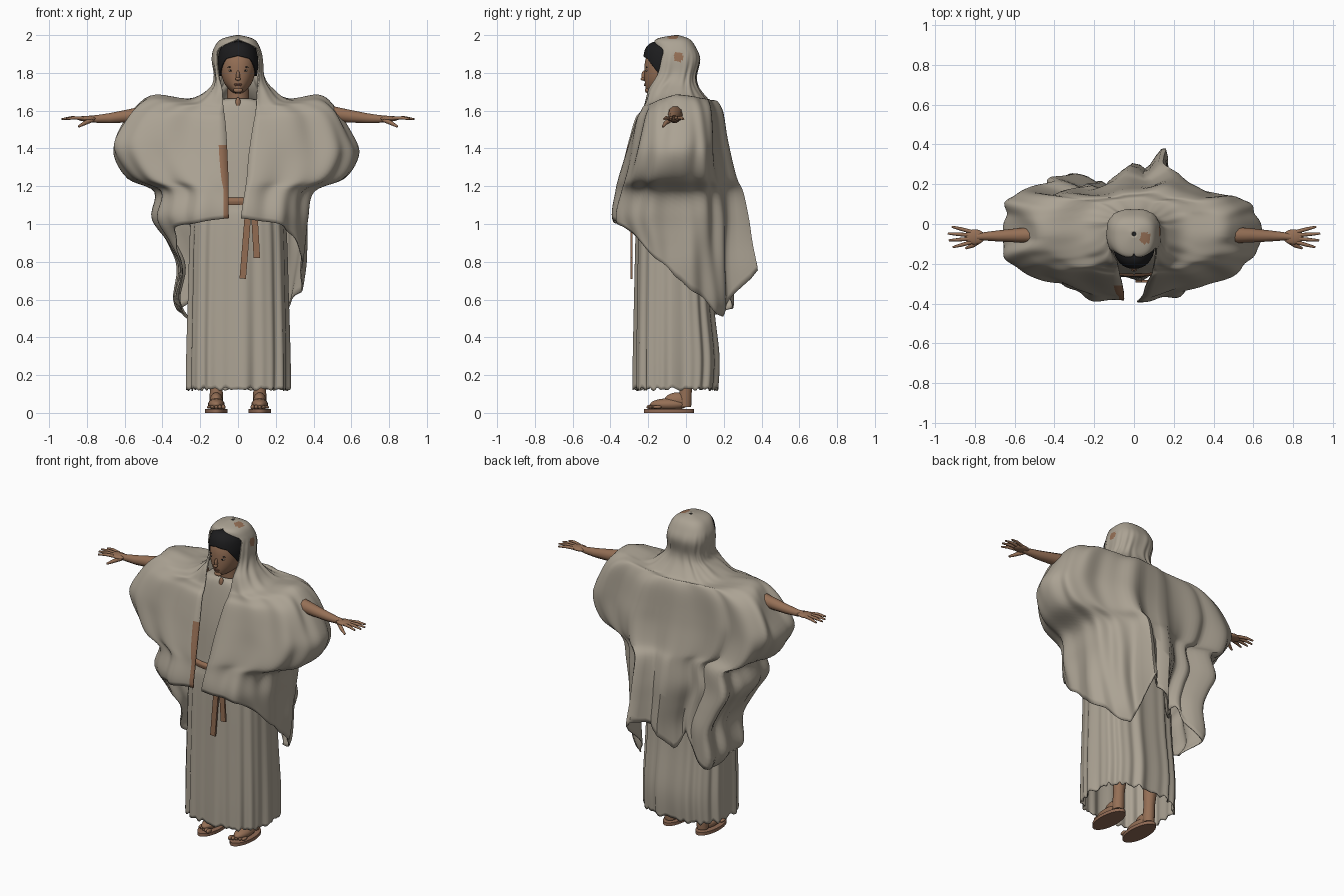
import bpy, bmesh, math
from math import sin, cos, pi, exp
from mathutils import Vector

cube = bpy.data.objects.get("Cube")
if cube:
    bpy.data.objects.remove(cube, do_unlink=True)


def material(name, rgb):
    m = bpy.data.materials.new(name)
    m.use_nodes = True
    m.diffuse_color = (*rgb, 1)
    bsdf = next(n for n in m.node_tree.nodes if n.type == 'BSDF_PRINCIPLED')
    bsdf.inputs["Base Color"].default_value = (*rgb, 1)
    bsdf.inputs["Roughness"].default_value = 0.9
    return m


cloth = material("undyed cloth", (0.41, 0.365, 0.295))
skin = material("skin", (0.3, 0.16, 0.092))
belt_brown = material("belt brown", (0.29, 0.15, 0.085))
leather = material("sandal leather", (0.28, 0.145, 0.09))
black = material("black hair", (0.012, 0.012, 0.013))
white = material("eye white", (0.42, 0.36, 0.31))
lip = material("lip", (0.23, 0.1, 0.065))


def smooth(ob, angle=50):
    bpy.ops.object.select_all(action='DESELECT')
    ob.select_set(True)
    bpy.context.view_layer.objects.active = ob
    bpy.ops.object.shade_smooth_by_angle(angle=math.radians(angle))
    return ob


def spline(rows, s):
    """Smooth value between the rows of a profile table."""
    last = len(rows) - 1
    s = max(0, min(s, last))
    i = min(int(s), last - 1)
    t = s - i
    quad = zip(rows[max(i - 1, 0)], rows[i], rows[i + 1], rows[min(i + 2, last)])
    return [b + t * ((c - a) / 2 + t * (a - 2.5 * b + 2 * c - d / 2
            + t * (1.5 * (b - c) + (d - a) / 2))) for a, b, c, d in quad]


def table(points, u):
    """Straight-line lookup in (u, value) pairs."""
    for (u0, a), (u1, b) in zip(points, points[1:]):
        if u <= u1:
            return a + (b - a) * (u - u0) / (u1 - u0)
    return points[-1][1]


def power(v, p):
    return math.copysign(abs(v) ** p, v)


def loft(name, rows, mats, yc=-0.05, p=0.75, n=96, m=40, hem=None, fold=None, sag=None, box=None, rule=None, thick=0.0):
    """Rings of (z, left width, right width, front y, back y, left gap, right gap), from front round the back."""
    bm = bmesh.new()
    grid = []
    for j in range(n + 1):
        u = j / n
        end = hem(u) if hem else len(rows) - 1
        column = []
        for i in range(m + 1):
            s = end * i / m
            z, wl, wr, yf, yb, gl, gr = spline(rows, s)
            wl, wr = max(wl, 0.002), max(wr, 0.002)
            start, stop = (math.asin(min(1, (max(g, 0) / w) ** (1 / p))) for g, w in ((gl, wl), (gr, wr)))
            a = start + u * (2 * pi - start - stop)
            out = fold(u, s) if fold else 0
            front = cos(a) > 0
            depth = yc - yf if front else yb - yc
            x = (wl if a < pi else wr) * power(sin(a), p) + out * sin(a)
            y = yc - depth * power(cos(a), box(s) if box and not front else p) - out * cos(a)
            column.append(bm.verts.new((x, y, z - (sag(a, s) if sag else 0))))
        grid.append(column)
    for j in range(n):
        for i in range(m):
            f = bm.faces.new((grid[j][i], grid[j][i + 1], grid[j + 1][i + 1], grid[j + 1][i]))
            if rule:
                f.material_index = rule((j + 0.5) / n, f.calc_center_median())
    bmesh.ops.remove_doubles(bm, verts=bm.verts, dist=0.0002)
    bmesh.ops.recalc_face_normals(bm, faces=bm.faces)
    me = bpy.data.meshes.new(name)
    bm.to_mesh(me)
    bm.free()
    for mat in mats:
        me.materials.append(mat)
    ob = bpy.data.objects.new(name, me)
    bpy.context.collection.objects.link(ob)
    if thick:
        mod = ob.modifiers.new("thickness", 'SOLIDIFY')
        mod.thickness = thick
    return smooth(ob)


def even(rows):
    """Rows of (z, width, front y, back y) made symmetrical and closed."""
    return [(z, w, w, yf, yb, 0, 0) for z, w, yf, yb in rows]


def ball(name, loc, scale, mat):
    bpy.ops.mesh.primitive_uv_sphere_add(segments=20, ring_count=12, location=loc)
    ob = bpy.context.object
    ob.name, ob.scale = name, scale
    ob.data.materials.append(mat)
    return smooth(ob)


def tube(name, points, mat):
    """Round limb through (x, y, z, radius) points."""
    cu = bpy.data.curves.new(name, 'CURVE')
    cu.dimensions, cu.bevel_depth, cu.bevel_resolution, cu.use_fill_caps = '3D', 1, 3, True
    sp = cu.splines.new('POLY')
    sp.points.add(len(points) - 1)
    for pt, (x, y, z, r) in zip(sp.points, points):
        pt.co, pt.radius = (x, y, z, 1), r
    cu.materials.append(mat)
    ob = bpy.data.objects.new(name, cu)
    bpy.context.collection.objects.link(ob)
    bpy.ops.object.select_all(action='DESELECT')
    ob.select_set(True)
    bpy.context.view_layer.objects.active = ob
    bpy.ops.object.convert(target='MESH')
    return smooth(bpy.context.object)


# Hooded mantle draped over both arms, open at the front
mantle_rows = [
    (2.0, .01, .01, -.06, -.04, 0, 0), (1.978, .085, .09, -.16, .02, .005, .005),
    (1.93, .118, .128, -.165, .055, .1, .1), (1.87, .132, .138, -.17, .075, .112, .112),
    (1.78, .14, .125, -.195, .055, .112, .105), (1.72, .18, .15, -.215, .07, .107, .088),
    (1.665, .27, .26, -.225, .12, .1, .08), (1.685, .44, .46, -.235, .145, .095, .075),
    (1.62, .54, .58, -.255, .16, .09, .07), (1.47, .61, .66, -.285, .17, .07, .06),
    (1.36, .63, .65, -.31, .18, .055, .055), (1.24, .56, .57, -.345, .2, .045, .05),
    (1.17, .4, .43, -.365, .22, .035, .05), (1.03, .37, .45, -.39, .235, .015, .05),
    (.9, .36, .37, -.34, .235, .015, .05), (.77, .35, .31, -.3, .24, .015, .05),
    (.6, .32, .335, -.27, .25, .015, .05), (.5, .27, .28, -.25, .24, .015, .05)]
mantle_hem = [(0, 13), (.1, 13.3), (.14, 13.8), (.25, 15.3), (.4, 17), (.47, 15), (.5, 15.2),
              (.53, 15.8), (.57, 15.3), (.63, 16.4), (.7, 17), (.78, 16), (.87, 13.4), (1, 13)]
# Hanging back folds: position round the body, spread, depth
back_folds = [(.468, .018, .15), (.505, .01, .06), (.55, .02, -.05), (.635, .03, .11), (.59, .01, -.03)]
# Sleeve openings and rims: position round the body, row, spread, depth
sleeve_dents = [(.24, 8, .05, -.035), (.76, 8.3, .05, -.055), (.83, 9.5, .035, .03), (.68, 9.3, .03, .02)]


def mantle_fold(u, s):
    grow = max(0, min(1, (s - 6) / 9))
    tails = sum(d * exp(-((u - c) / w) ** 2) for c, w, d in back_folds)
    drape = 0.009 * sin(58 * u + 0.7 * s) + 0.006 * sin(101 * u - 0.5 * s)
    sleeves = sum(d * exp(-((u - c) / w) ** 2 - (s - r) ** 2) for c, r, w, d in sleeve_dents)
    return grow * tails + min(1, max(0, s - 2) / 8) * drape + sleeves


def shoulder_sag(a, s):
    """Cloth falls away in front of and behind the ridge of the arms."""
    return exp(-((s - 7.2) / 1.1) ** 2) * abs(cos(a)) * (0.08 if cos(a) > 0 else 0.035)


def mantle_colour(u, c):
    """Skin-toned worn patches on the hood and a brown trim on one front edge."""
    patches = (((.125, -.04, 1.885), .026), ((.055, -.07, 1.985), .03))
    if any((c - Vector(p)).length < r for p, r in patches):
        return 2
    return int(u > 0.993 and c.z < 1.42)


loft("mantle", mantle_rows, [cloth, belt_brown, skin], n=144, m=80, thick=0.008,
     hem=lambda u: table(mantle_hem, u) + 0.12 * sin(75 * u) * sin(pi * u),
     fold=mantle_fold, sag=shoulder_sag, rule=mantle_colour,
     box=lambda s: 0.75 - 0.27 * exp(-((s - 9) / 2) ** 2))

# Long pleated tunic with an uneven hem
tunic_rows = even([(1.665, .07, -.15, .03), (1.62, .17, -.18, .08), (1.4, .22, -.22, .1),
                   (1.12, .22, -.245, .1), (1.0, .25, -.26, .12), (.6, .262, -.268, .14),
                   (.3, .268, -.272, .17), (.115, .268, -.272, .16)])
loft("tunic", tunic_rows, [cloth], n=160, m=50, thick=0.006,
     hem=lambda u: 6.9 + 0.09 * sin(30 * 2 * pi * u) * sin(14 * pi * u),
     fold=lambda u, s: max(0, s - 2) / 5 * (0.006 * sin(44 * pi * u) + 0.008 * sin(26 * pi * u + 1)))

# Rope belt and its hanging ends
loft("belt", even([(1.14, .225, -.25, .105), (1.125, .236, -.264, .115), (1.1, .232, -.258, .11)]),
     [belt_brown], n=64, m=6)
for name, x, top, bottom, lean in (("belt_end_long", .04, 1.08, .71, .03), ("belt_end_short", .093, 1.06, .82, -.014)):
    bpy.ops.mesh.primitive_cube_add(size=1, location=(x, -.288, (top + bottom) / 2))
    strip = bpy.context.object
    strip.name, strip.scale = name, (.034, .012, top - bottom)
    strip.rotation_euler.y = math.atan2(lean, top - bottom)
    strip.data.materials.append(belt_brown)

# Head, neck and hair
loft("head", even([(1.95, .004, -.1, -.08), (1.94, .05, -.15, -.04), (1.91, .083, -.198, .01),
                   (1.86, .093, -.217, .02), (1.8, .09, -.22, 0), (1.75, .075, -.218, -.04),
                   (1.715, .05, -.212, -.08), (1.695, .025, -.195, -.12), (1.69, .002, -.16, -.15)]),
     [skin], yc=-.11, p=0.95, n=48, m=32)
loft("hair", even([(1.966, .004, -.12, -.1), (1.961, .055, -.18, -.06), (1.93, .092, -.214, -.01),
                   (1.88, .106, -.226, .03), (1.83, .106, -.224, .03), (1.77, .098, -.2, .02)]),
     [black], yc=-.09, p=0.95, n=64, m=24, thick=0.005,
     hem=lambda u: table([(0, 2.8), (.1, 3.1), (.15, 4), (.19, 4.7),
                          (.81, 4.7), (.85, 4), (.9, 3.1), (1, 2.8)], u))
tube("neck", [(0, -.07, 1.58, .07), (0, -.08, 1.65, .06), (0, -.1, 1.75, .055)], skin)
ball("neck_opening", (0, -.168, 1.64), (.014, .012, .03), skin)

# Face
ball("nose", (0, -.22, 1.785), (.01, .016, .028), skin)
ball("nose_tip", (0, -.228, 1.768), (.014, .012, .009), skin)
ball("upper_lip", (0, -.219, 1.741), (.022, .004, .0035), lip)
ball("lower_lip", (0, -.218, 1.734), (.018, .005, .004), lip)
ball("chin", (0, -.204, 1.708), (.025, .014, .014), skin)

for side, sx in (("left", 1), ("right", -1)):
    ball(side + "_eye", (sx * .037, -.206, 1.812), (.014, .007, .005), white)
    ball(side + "_pupil", (sx * .037, -.211, 1.812), (.005, .0035, .005), black)
    ball(side + "_brow", (sx * .039, -.208, 1.83), (.02, .004, .003), black)

    # Outstretched arm and open hand
    tube(side + "_arm", [(sx * x, y, z, r) for x, y, z, r in (
        (.2, -.05, 1.59, .05), (.48, -.055, 1.588, .042), (.58, -.057, 1.572, .036),
        (.68, -.06, 1.56, .028), (.75, -.062, 1.556, .021), (.79, -.065, 1.558, .018))], skin)
    ball(side + "_palm", (sx * .8, -.065, 1.558), (.052, .038, .015), skin)
    for k, length in enumerate((.08, .1, .105, .085)):
        o = (k - 1.5) * .018
        tube(side + "_finger", [(sx * .82, -.065 + o, 1.56, .01),
                                (sx * (.82 + length * .6), -.065 + o * 1.5, 1.562, .009),
                                (sx * (.83 + length), -.065 + o * 1.9, 1.555, .005)], skin)
    tube(side + "_thumb", [(sx * .77, -.08, 1.553, .013), (sx * .81, -.108, 1.535, .011),
                           (sx * .845, -.122, 1.515, .006)], skin)

    # Leg, foot and sandal
    fx = sx * .115
    tube(side + "_leg", [(fx, .01, .5, .055), (fx, .01, .28, .045), (fx, .0, .14, .033),
                         (fx, -.005, .07, .036), (fx, -.005, .03, .034)], skin)
    ball(side + "_foot", (fx, -.09, .045), (.044, .1, .032), skin)
    ball(side + "_instep", (fx, -.045, .066), (.034, .07, .042), skin)
    for k in range(5):
        ball(side + "_toe", (fx + sx * (k - 2) * .019, -.185 + .008 * k, .031),
             (.011, .024, .013 - .001 * k), skin)
    bpy.ops.mesh.primitive_cylinder_add(vertices=32, radius=1, depth=2, location=(fx, -.09, .01))
    sole = bpy.context.object
    sole.name, sole.scale = side + "_sandal_sole", (.06, .133, .01)
    sole.data.materials.append(leather)
    smooth(sole, 40)
